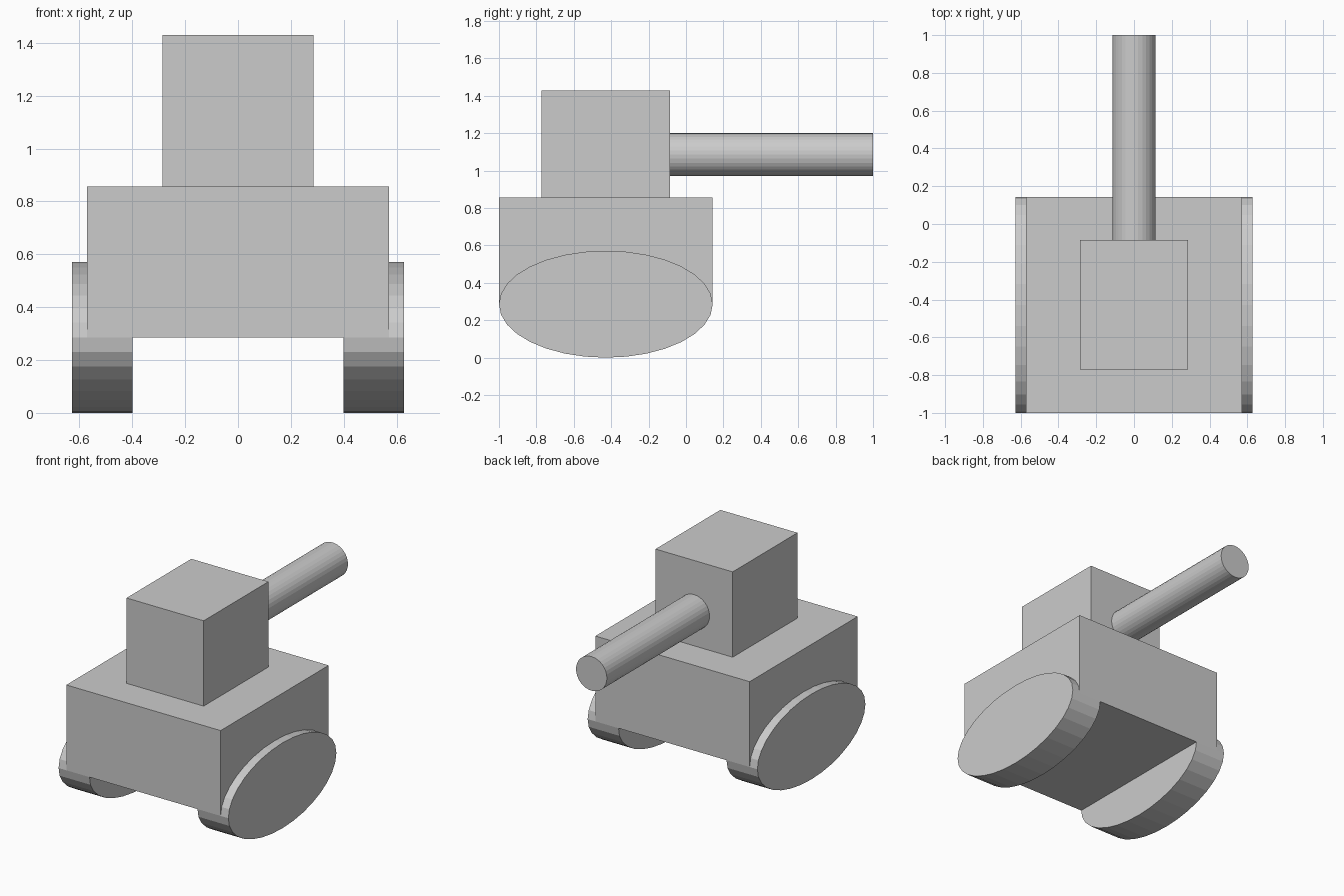
import bpy
from math import pi

if "Cube" in bpy.data.objects:
    bpy.data.objects.remove(bpy.data.objects["Cube"])

CENTRE_Y = -0.4286  # middle of hull, turret and wheels


def box(name, location, size):
    bpy.ops.mesh.primitive_cube_add(size=1, location=location)
    ob = bpy.context.object
    ob.name = name
    ob.scale = size
    bpy.ops.object.transform_apply(location=False, rotation=False, scale=True)
    return ob


def cylinder(name, location, radius, depth, rotation):
    bpy.ops.mesh.primitive_cylinder_add(
        vertices=32, radius=radius, depth=depth, location=location, rotation=rotation)
    ob = bpy.context.object
    ob.name = name
    bpy.ops.object.transform_apply(location=False, rotation=True, scale=False)
    return ob


# Hull and turret
box("hull", (0, CENTRE_Y, 0.5714), (1.1428, 1.1428, 0.5714))
box("turret", (0, CENTRE_Y, 1.1428), (0.5714, 0.6857, 0.5714))

# Gun barrel, rooted just inside the turret wall
start, end = -0.10, 1.0
cylinder("barrel", (0, (start + end) / 2, 1.0857), 0.1143, end - start, (pi / 2, 0, 0))

# Oval tracks, one each side
for side, label in ((-1, "left"), (1, "right")):
    track = cylinder(f"{label}_track", (side * 0.5143, CENTRE_Y, 0.2857),
                     0.2857, 0.2286, (0, pi / 2, 0))
    track.scale.y = 2
    bpy.ops.object.transform_apply(location=False, rotation=False, scale=True)
